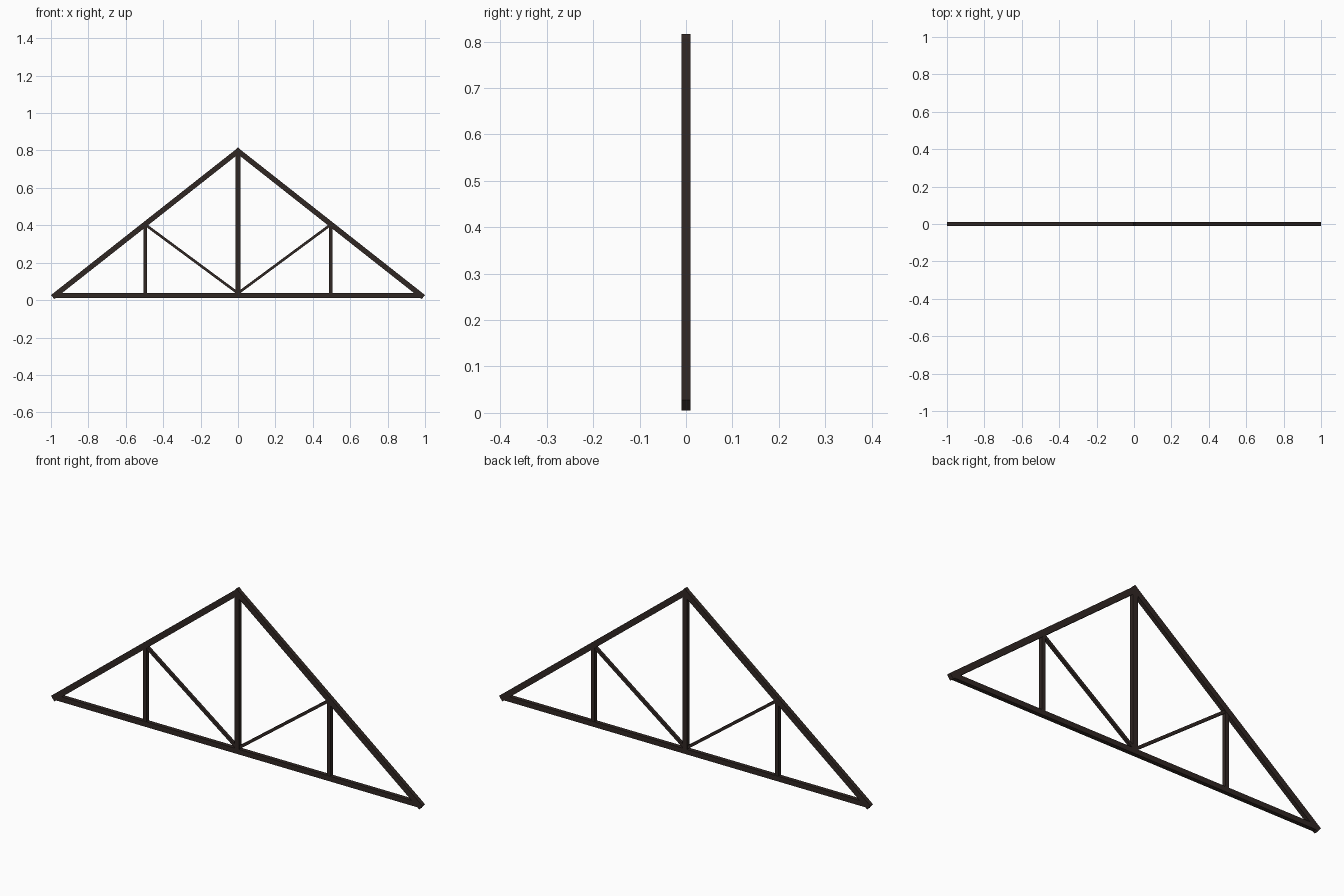
import bpy
from math import atan2
from mathutils import Vector

if "Cube" in bpy.data.objects:
    bpy.data.objects.remove(bpy.data.objects["Cube"])

wood = bpy.data.materials.new("dark_wood")
wood.diffuse_color = (0.03, 0.02, 0.017, 1)
wood.use_nodes = True
wood.node_tree.nodes["Principled BSDF"].inputs["Base Color"].default_value = wood.diffuse_color


def beam(name, a, b, thick, depth, extend=0.0):
    """Square-cut beam in the xz plane between two joints."""
    a, b = Vector((a[0], 0, a[1])), Vector((b[0], 0, b[1]))
    d = b - a
    bpy.ops.mesh.primitive_cube_add(size=1, location=(a + b) / 2,
                                    rotation=(0, -atan2(d.z, d.x), 0))
    o = bpy.context.object
    o.name = name
    o.scale = (d.length + 2 * extend, depth, thick)
    bpy.ops.object.transform_apply(location=False, rotation=False, scale=True)
    o.data.materials.append(wood)


SPAN, BASE, APEX = 0.98, 0.025, 0.797
MID = (BASE + APEX) / 2

# main frame
beam("bottom_chord", (-SPAN, BASE), (SPAN, BASE), 0.025, 0.02)
beam("king_post", (0, BASE), (0, APEX), 0.025, 0.02)

# mirrored halves
for side, s in (("left", -1), ("right", 1)):
    beam(side + "_rafter", (s * SPAN, BASE), (0, APEX), 0.028, 0.02, 0.014)
    beam(side + "_post", (s * 0.495, BASE), (s * 0.495, MID), 0.018, 0.018)
    beam(side + "_brace", (s * 0.495, MID - 0.008), (0, 0.037), 0.014, 0.014)
